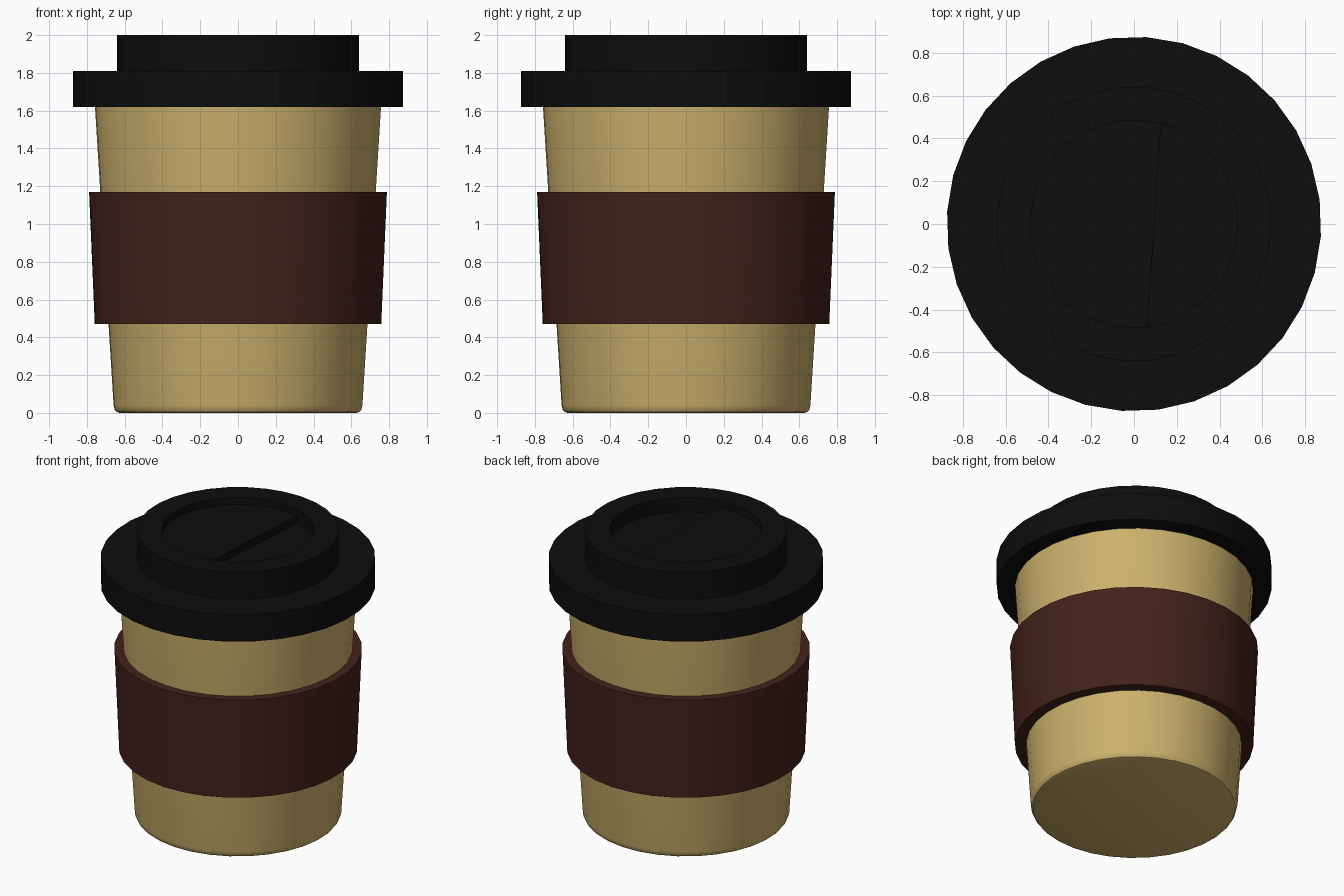
import bpy, bmesh, math

if "Cube" in bpy.data.objects:
    bpy.data.objects.remove(bpy.data.objects["Cube"])

N = 32
TURN = math.radians(7.5)


def material(name, color):
    m = bpy.data.materials.new(name)
    m.diffuse_color = (*color, 1)
    m.use_nodes = True
    m.node_tree.nodes["Principled BSDF"].inputs["Base Color"].default_value = m.diffuse_color
    return m


def lathe(bm, profile, closed=False):
    """Revolve (radius, z) points around z and return the rings."""
    rings = [[bm.verts.new((r * math.cos(TURN + i * math.tau / N),
                            r * math.sin(TURN + i * math.tau / N), z))
              for i in range(N)] for r, z in profile]
    pairs = list(zip(rings, rings[1:]))
    if closed:
        pairs.append((rings[-1], rings[0]))
    for a, b in pairs:
        for i in range(N):
            j = (i + 1) % N
            bm.faces.new((a[i], a[j], b[j], b[i]))
    return rings


def finish(bm, name, mat):
    bmesh.ops.recalc_face_normals(bm, faces=bm.faces)
    mesh = bpy.data.meshes.new(name)
    bm.to_mesh(mesh)
    bm.free()
    ob = bpy.data.objects.new(name, mesh)
    bpy.context.collection.objects.link(ob)
    mesh.materials.append(mat)
    bpy.ops.object.select_all(action='DESELECT')
    ob.select_set(True)
    bpy.context.view_layer.objects.active = ob
    bpy.ops.object.shade_smooth_by_angle(angle=math.radians(30))


# Tapered cup with a small rounded foot
bm = bmesh.new()
rings = lathe(bm, [(0.63, 0), (0.645, 0.005), (0.655, 0.018), (0.66, 0.04), (0.76, 1.64)])
bm.faces.new(rings[0])
bm.faces.new(rings[-1])
finish(bm, "cup", material("cup_tan", (0.60, 0.44, 0.15)))

# Thick sleeve around the cup
bm = bmesh.new()
lathe(bm, [(0.68, 0.47), (0.76, 0.47), (0.79, 1.17), (0.72, 1.17)], closed=True)
finish(bm, "sleeve", material("sleeve_brown", (0.055, 0.016, 0.011)))

# Stepped lid with a recessed top
bm = bmesh.new()
rings = lathe(bm, [(0.875, 1.62), (0.875, 1.81), (0.643, 1.81), (0.643, 2.0),
                   (0.486, 2.0), (0.486, 1.95)])
bm.faces.new(rings[0])
floor = rings[-1]
# Split floor: one side stays, the other side sinks to form the drinking step
a, b = 6, 24
high = floor[a:b + 1]
right = floor[b:] + floor[:a + 1]
bm.faces.new(high)
low = [bm.verts.new((v.co.x, v.co.y, 1.90)) for v in right]
for i in range(len(low)):
    j = (i + 1) % len(low)
    bm.faces.new((right[i], right[j], low[j], low[i]))
bm.faces.new(low)
finish(bm, "lid", material("lid_black", (0.004, 0.004, 0.004)))
